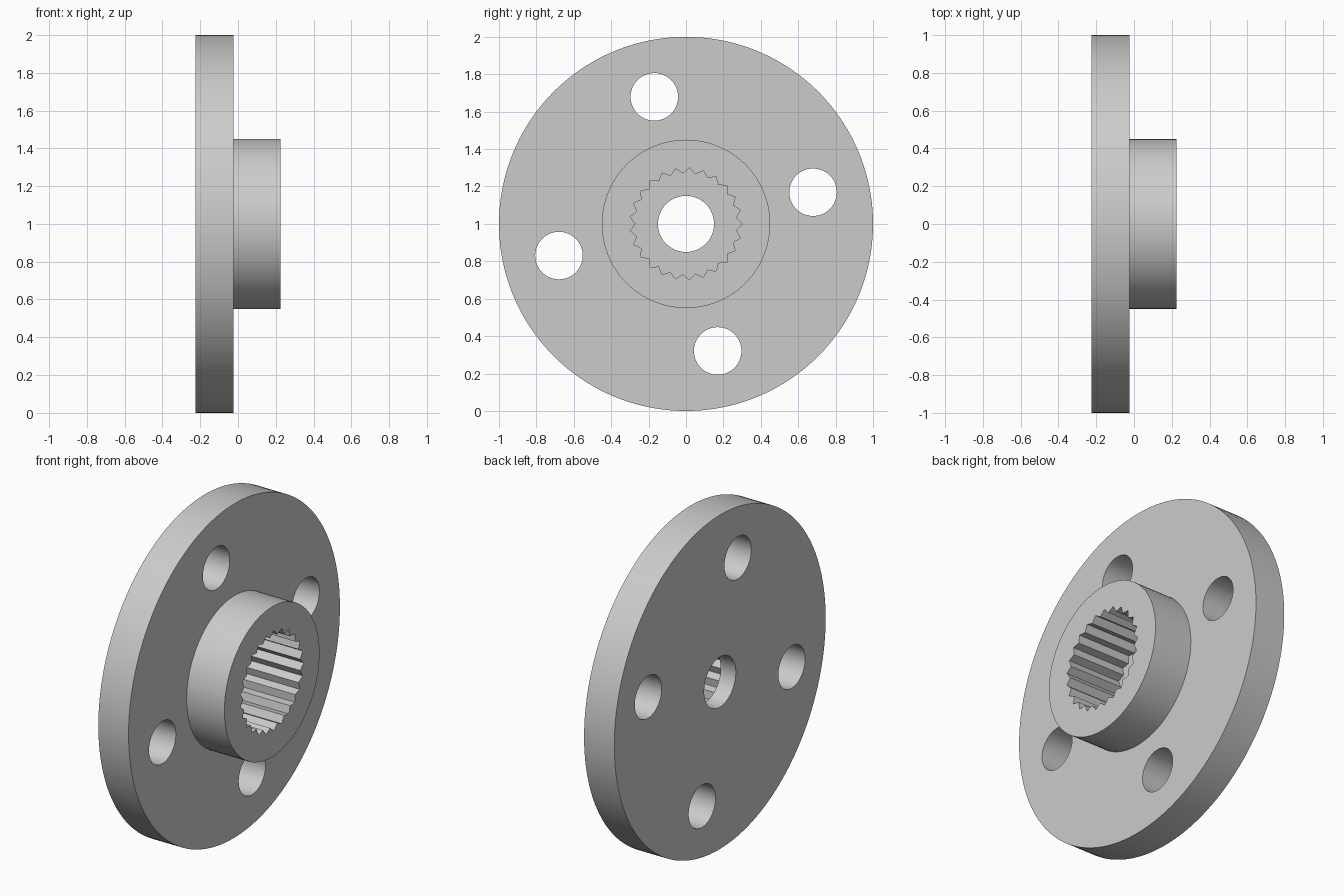
import bpy, bmesh
from math import cos, sin, pi, radians

if "Cube" in bpy.data.objects:
    bpy.data.objects.remove(bpy.data.objects["Cube"], do_unlink=True)

# Sizes along the x axis
BACK, STEP, FLOOR, FRONT = -0.225, -0.025, -0.125, 0.225
AXIS_Z = 1.0
TEETH = 25

grey = bpy.data.materials.new("plain_grey")
grey.use_nodes = True
colour = (0.6, 0.6, 0.6, 1)
grey.diffuse_color = colour
grey.node_tree.nodes["Principled BSDF"].inputs["Base Color"].default_value = colour


def circle(radius, count, cy=0.0, cz=0.0):
    return [(cy + radius * cos(2 * pi * i / count),
             cz + radius * sin(2 * pi * i / count)) for i in range(count)]


def star(tip, valley, teeth):
    points = []
    for i in range(2 * teeth):
        r = valley if i % 2 else tip
        points.append((r * cos(pi * i / teeth), r * sin(pi * i / teeth)))
    return points


def prism(name, outline, x0, x1):
    """Extrude a (y, z) outline along x."""
    bm = bmesh.new()
    start = [bm.verts.new((x0, y, z + AXIS_Z)) for y, z in outline]
    end = [bm.verts.new((x1, y, z + AXIS_Z)) for y, z in outline]
    n = len(outline)
    bm.faces.new(start)
    bm.faces.new(end)
    for i in range(n):
        j = (i + 1) % n
        bm.faces.new((start[i], start[j], end[j], end[i]))
    bmesh.ops.recalc_face_normals(bm, faces=bm.faces[:])
    mesh = bpy.data.meshes.new(name)
    bm.to_mesh(mesh)
    bm.free()
    mesh.materials.append(grey)
    obj = bpy.data.objects.new(name, mesh)
    bpy.context.collection.objects.link(obj)
    return obj


def combine(target, tool, operation):
    """Apply a boolean and remove the tool object."""
    tool.hide_render = True
    mod = target.modifiers.new("shape", 'BOOLEAN')
    mod.operation = operation
    mod.solver = 'EXACT'
    mod.object = tool
    bpy.context.view_layer.objects.active = target
    bpy.ops.object.modifier_apply(modifier=mod.name)
    bpy.data.objects.remove(tool, do_unlink=True)


# Round flange with its raised hub
flange = prism("flange_with_hub", circle(1.0, 160), BACK, STEP)
combine(flange, prism("hub", circle(0.45, 96), STEP - 0.05, FRONT), 'UNION')

# Toothed socket, then the narrower bore through its floor
combine(flange, prism("socket_cutter", star(0.30, 0.27, TEETH), FLOOR, FRONT + 0.1),
        'DIFFERENCE')
combine(flange, prism("bore_cutter", circle(0.15, 64), BACK - 0.1, FLOOR + 0.1),
        'DIFFERENCE')

# Four bolt holes, turned slightly off the upright
for k in range(4):
    a = radians(14 + 90 * k)
    cutter = prism("bolt_cutter", circle(0.127, 64, 0.7 * cos(a), 0.7 * sin(a)),
                   BACK - 0.1, STEP + 0.1)
    combine(flange, cutter, 'DIFFERENCE')

# Smooth round walls, keep rims and teeth sharp
bpy.ops.object.select_all(action='DESELECT')
flange.select_set(True)
bpy.context.view_layer.objects.active = flange
bpy.ops.object.shade_smooth_by_angle(angle=radians(30))
